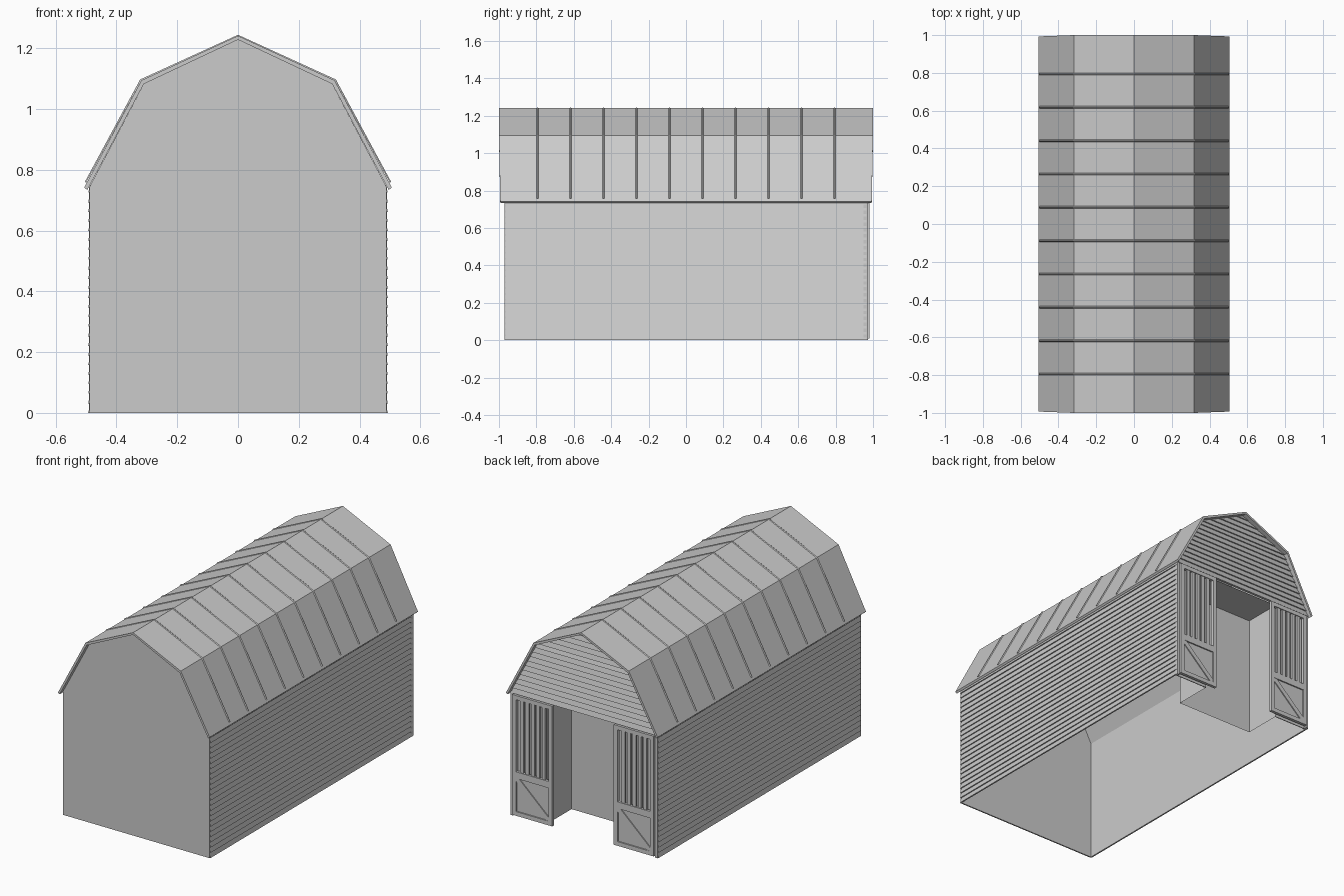
import bpy

if "Cube" in bpy.data.objects:
    bpy.data.objects.remove(bpy.data.objects["Cube"])

PITCH = 0.0315          # height of one lap-siding board
WALL_TOP = 0.74
INNER = [(0.488, 0.745), (0.31, 1.082), (0, 1.228)]   # underside of roof, right half
OUTER = [(0.506, 0.742), (0.318, 1.094), (0, 1.241)]  # top of roof, right half


def make(name, verts, faces):
    me = bpy.data.meshes.new(name)
    me.from_pydata(verts, [], faces)
    me.validate()
    ob = bpy.data.objects.new(name, me)
    bpy.context.collection.objects.link(ob)
    return ob


def prism(name, profile, y0, y1):
    """Extrude an x,z outline along y."""
    n = len(profile)
    verts = [(x, y, z) for y in (y0, y1) for x, z in profile]
    faces = [(i, (i + 1) % n, n + (i + 1) % n, n + i) for i in range(n)]
    return make(name, verts, faces + [tuple(range(n))[::-1], tuple(range(n, 2 * n))])


def box(name, x0, x1, y0, y1, z0, z1):
    return prism(name, [(x0, z0), (x1, z0), (x1, z1), (x0, z1)], y0, y1)


def half_width(z):
    """Half width of the gable under the roof at height z."""
    if z <= INNER[0][1]:
        return INNER[0][0]
    for (xa, za), (xb, zb) in zip(INNER, INNER[1:]):
        if z <= zb:
            return xa + (xb - xa) * (z - za) / (zb - za)
    return 0.0


# lapped side walls: flat inside, sawtooth outside
for side, s in (("right", 1), ("left", -1)):
    prof = [(s * 0.484, 0)]
    for k in range(24):
        z0, z1 = k * PITCH, min((k + 1) * PITCH, 0.75)
        prof += [(s * 0.493, z0), (s * 0.486, z1)]
    prof.append((s * 0.484, 0.75))
    prism(side + "_siding", prof, -0.965, 0.965)

# plain front wall
outline = [(0.488, 0), *INNER] + [(-x, z) for x, z in INNER[1::-1]] + [(-0.488, 0)]
prism("front_wall", outline, -0.97, -0.962)

# back gable of lapped boards, clipped to the roof line
verts, faces = [], []
z = WALL_TOP
while z < 1.225:
    zt = min(z + PITCH, 1.228)
    if z < INNER[1][1] < zt:
        zt = INNER[1][1]
    a, b, i = half_width(z), half_width(zt), len(verts)
    verts += [(-a, 0.966, z), (a, 0.966, z), (a, 0.976, z), (-a, 0.976, z),
              (b, 0.968, zt), (-b, 0.968, zt)]
    faces += [(i, i + 1, i + 2, i + 3), (i + 3, i + 2, i + 4, i + 5)]
    z = zt
make("back_gable_siding", verts, faces)
prism("back_gable_backing", [(-0.488, WALL_TOP)] + outline[1:-1] + [], 0.958, 0.966)

# gambrel roof shell, lower edge drawn in slightly at the ends
full = OUTER + [(-x, z) for x, z in OUTER[1::-1]]
under = [(-0.496, 0.733), (-0.31, 1.082), (0, 1.228), (0.31, 1.082), (0.496, 0.733)]
roof = prism("roof", full + under, -1, 1)
for v in roof.data.vertices:
    if v.co.z < 0.8:
        v.co.y *= 0.993

# standing seams across the roof
verts, faces = [], []
for r in range(10):
    y = (r - 4.5) * 0.1765
    path = [(0.5, 0.757), OUTER[1], OUTER[2], (-0.318, 1.094), (-0.5, 0.757)]
    i = len(verts)
    for x, z in path:
        n = 0.004 * (x > 0) - 0.004 * (x < 0)
        verts += [(x, y - 0.006, z), (x + n, y - 0.002, z + 0.003),
                  (x + n, y + 0.002, z + 0.003), (x, y + 0.006, z)]
    for j in range(4):
        for k in range(3):
            p = i + 4 * j + k
            faces.append((p, p + 1, p + 5, p + 4))
    faces += [(i, i + 3, i + 2, i + 1), (i + 16, i + 17, i + 18, i + 19)]
make("roof_seams", verts, faces)

# recessed entry: two sides, inner wall and ceiling
W, Y0, Y1, T = 0.26, 0.72, 0.955, 0.738
make("entry_recess",
     [(-W, Y1, 0), (-W, Y0, 0), (W, Y0, 0), (W, Y1, 0),
      (-W, Y1, T), (-W, Y0, T), (W, Y0, T), (W, Y1, T)],
     [(0, 1, 5, 4), (1, 2, 6, 5), (2, 3, 7, 6), (4, 5, 6, 7)])

# back wall beside the entry, corner posts and sliding doors
for side, s in (("right", 1), ("left", -1)):
    box(side + "_back_wall", *sorted((s * W, s * 0.484)), 0.95, 0.955, 0, T)
    box(side + "_corner_post", *sorted((s * 0.474, s * 0.49)), 0.95, 0.972, 0, 0.745)
    x0, x1 = sorted((s * 0.205, s * 0.472))
    F = 0.025
    for n, zs in (("bottom", (0.01, 0.035)), ("middle", (0.235, 0.275)), ("top", (0.71, 0.735))):
        box(f"{side}_door_{n}_rail", x0 + F, x1 - F, 0.964, 0.982, *zs)
    box(side + "_door_inner_stile", x0, x0 + F, 0.964, 0.982, 0.01, 0.735)
    box(side + "_door_outer_stile", x1 - F, x1, 0.964, 0.982, 0.01, 0.735)
    box(side + "_door_panel", x0 + F, x1 - F, 0.966, 0.974, 0.035, 0.235)
    # diagonal brace, falling towards -x on both doors
    a, b = x0 + F, x1 - F
    prism(side + "_door_brace",
          [(a, 0.035), (a + 0.02, 0.035), (b, 0.215), (b, 0.235), (b - 0.02, 0.235), (a, 0.055)],
          0.974, 0.98)
    # window bars
    step = (b - a) / 6
    for k in range(1, 6):
        c = a + k * step
        box(f"{side}_door_bar_{k}", c - 0.011, c + 0.011, 0.966, 0.978, 0.275, 0.71)
